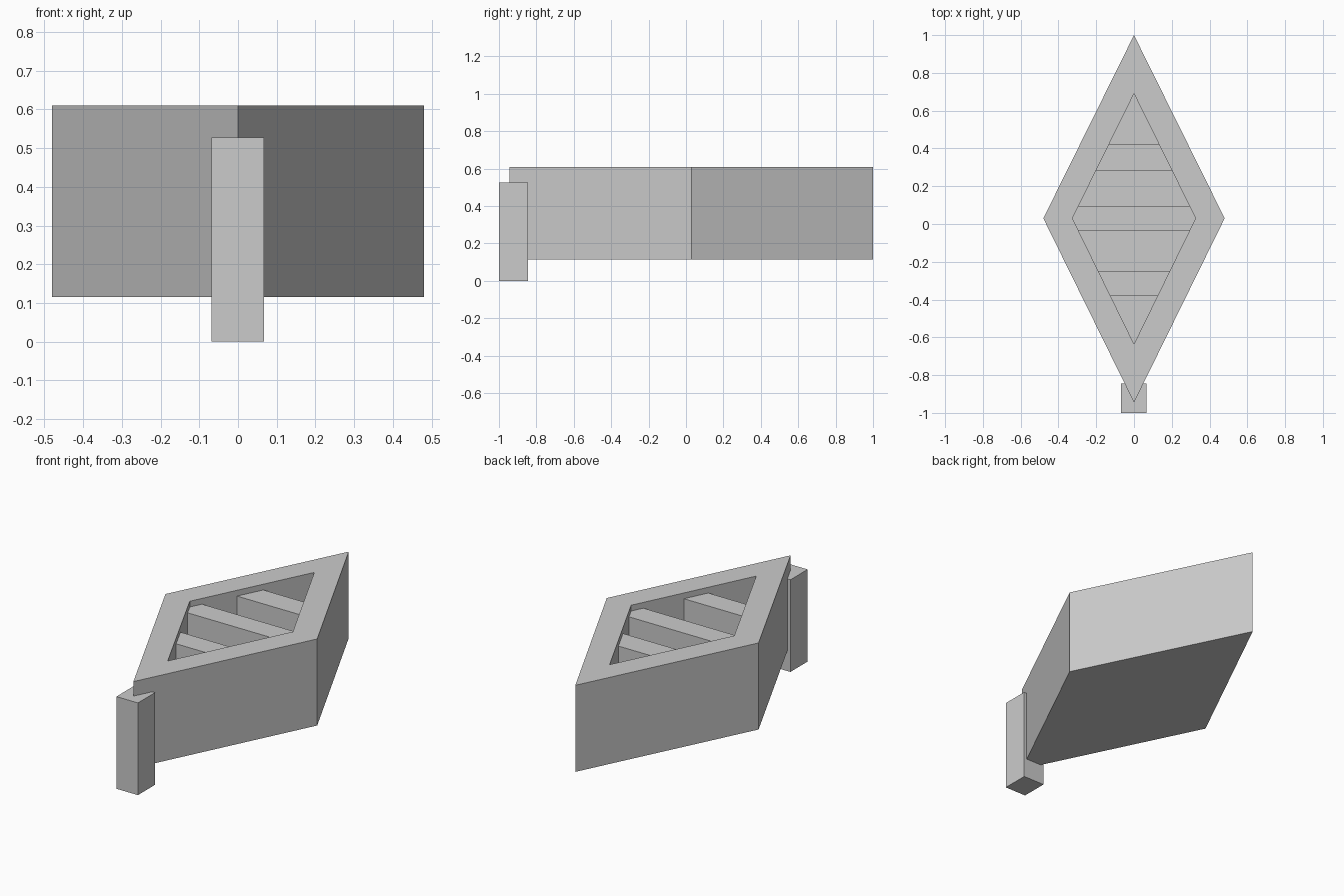
import bpy
import bmesh

cube = bpy.data.objects.get("Cube")
if cube:
    bpy.data.objects.remove(cube, do_unlink=True)

grey = bpy.data.materials.new("light grey")
grey.use_nodes = True
colour = (0.6, 0.6, 0.6, 1)
grey.diffuse_color = colour
grey.node_tree.nodes["Principled BSDF"].inputs["Base Color"].default_value = colour

MID_Y = 0.03
BOTTOM, FLOOR, SEAT, RIM = 0.115, 0.2, 0.577, 0.61
HALF_W, FRONT, BACK = 0.326, -0.635, 0.69   # hollow


def finish(name, bm):
    bmesh.ops.recalc_face_normals(bm, faces=bm.faces)
    mesh = bpy.data.meshes.new(name)
    bm.to_mesh(mesh)
    bm.free()
    mesh.materials.append(grey)
    obj = bpy.data.objects.new(name, mesh)
    bpy.context.collection.objects.link(obj)
    return obj


def loft(name, rings):
    """Join rings of equal length with quads and cap both ends."""
    bm = bmesh.new()
    loops = [[bm.verts.new(p) for p in ring] for ring in rings]
    for a, b in zip(loops, loops[1:]):
        n = len(a)
        for i in range(n):
            j = (i + 1) % n
            bm.faces.new((a[i], a[j], b[j], b[i]))
    bm.faces.new(loops[0])
    bm.faces.new(loops[-1])
    return finish(name, bm)


def diamond(half_w, front, back, z):
    return [(0, front, z), (half_w, MID_Y, z), (0, back, z), (-half_w, MID_Y, z)]


def hollow_half_width(y):
    end = BACK if y > MID_Y else FRONT
    return HALF_W * (end - y) / (end - MID_Y)


# Diamond hull with a hollow interior
outer = (0.48, -0.945, 1.0)
inner = (HALF_W, FRONT, BACK)
loft("hull", [diamond(*outer, BOTTOM), diamond(*outer, RIM),
              diamond(*inner, RIM), diamond(*inner, FLOOR)])

# Cross ribs trimmed to the hollow
for name, y0, y1 in (("front_rib", -0.38, -0.25),
                     ("middle_rib", -0.035, 0.095),
                     ("back_rib", 0.28, 0.42)):
    ys = [y0, MID_Y, y1] if y0 < MID_Y < y1 else [y0, y1]
    side = [(hollow_half_width(y), y) for y in ys]
    outline = side + [(-x, y) for x, y in reversed(side)]
    loft(name, [[(x, y, z) for x, y in outline] for z in (FLOOR, SEAT)])

# Upright post at the front tip
corners = [(-0.069, -1.0), (0.067, -1.0), (0.067, -0.845), (-0.069, -0.845)]
loft("front_post", [[(x, y, z) for x, y in corners] for z in (0, 0.527)])
